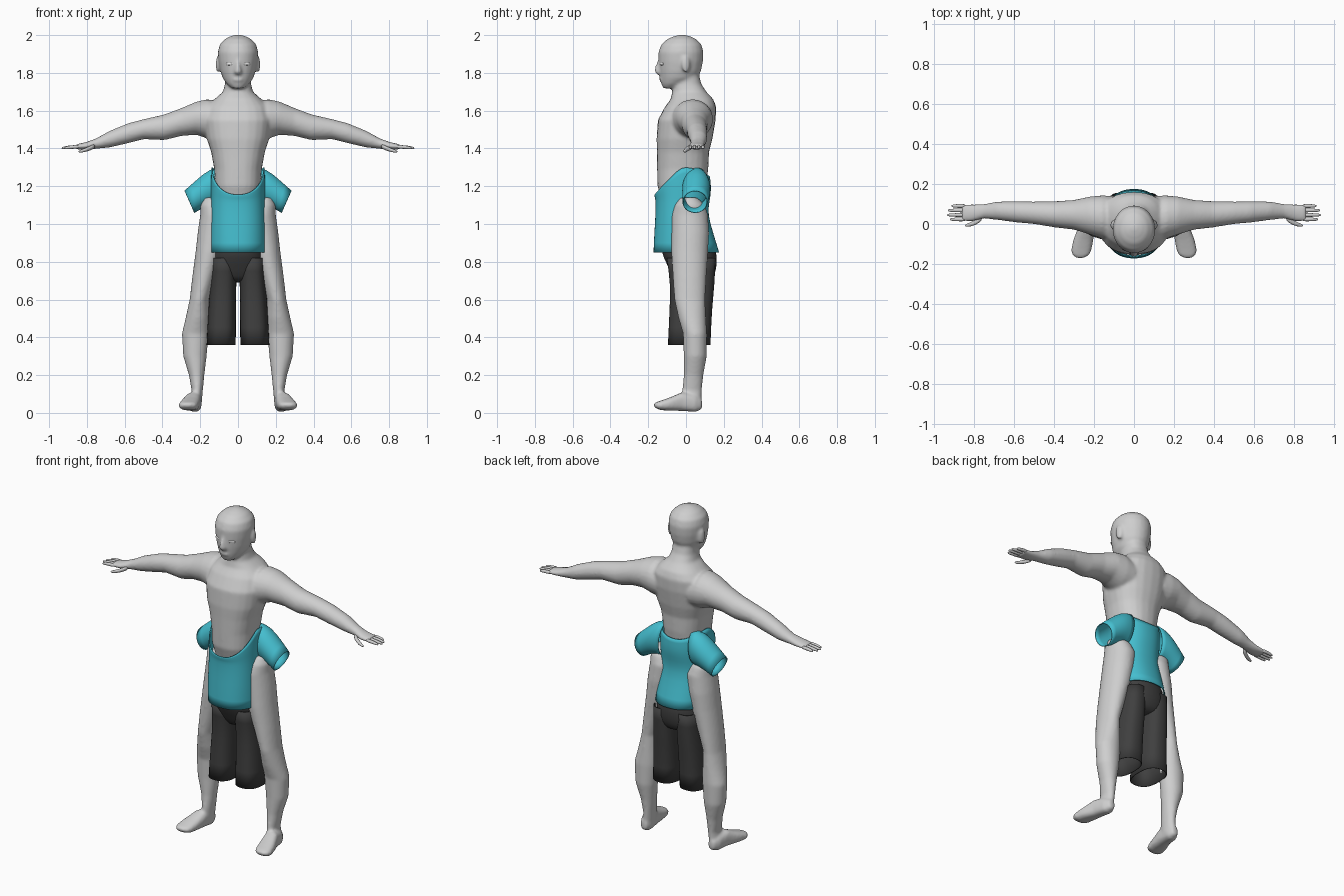
import bpy, bmesh, math
from mathutils import Vector

if "Cube" in bpy.data.objects:
    bpy.data.objects.remove(bpy.data.objects["Cube"], do_unlink=True)


def material(name, r, g, b):
    m = bpy.data.materials.new(name)
    m.use_nodes = True
    m.diffuse_color = (r, g, b, 1)
    m.node_tree.nodes["Principled BSDF"].inputs["Base Color"].default_value = (r, g, b, 1)
    return m


SKIN = material("pale grey skin", 0.62, 0.62, 0.62)
TEAL = material("teal cloth", 0.06, 0.52, 0.63)
DARK = material("charcoal cloth", 0.05, 0.05, 0.05)
WHITE = material("eye white", 0.9, 0.9, 0.9)


# A ring is a centre and two half-axes
def z_ring(z, xc, rx, front, back):
    return (Vector((xc, (front + back) / 2, z)), Vector((rx, 0, 0)), Vector((0, (back - front) / 2, 0)))


def x_ring(x, yc, zc, ry, rz):
    return (Vector((x, yc, zc)), Vector((0, ry, 0)), Vector((0, 0, rz)))


def y_ring(y, xc, zc, rx, rz):
    return (Vector((xc, y, zc)), Vector((rx, 0, 0)), Vector((0, 0, rz)))


def slant_ring(x1, z1, x2, z2, yc, ry):
    top, low = Vector((x1, yc, z1)), Vector((x2, yc, z2))
    return ((top + low) / 2, Vector((0, ry, 0)), (top - low) / 2)


def loft(name, rings, mat, side=1, power=2.0, caps=True, count=24, shape=None):
    """Skin a tube through the rings; shape may move each point."""
    bm = bmesh.new()
    loops = []
    for i, (c, u, v) in enumerate(rings):
        loop = []
        for k in range(count):
            a = math.tau * k / count
            ca, sa = math.cos(a), math.sin(a)
            p = c + u * math.copysign(abs(ca) ** (2 / power), ca) + v * math.copysign(abs(sa) ** (2 / power), sa)
            if shape:
                p = shape(p, i, sa)
            loop.append(bm.verts.new((p.x * side, p.y, p.z)))
        loops.append(loop)
    for a, b in zip(loops, loops[1:]):
        for k in range(count):
            n = (k + 1) % count
            bm.faces.new((a[k], a[n], b[n], b[k]))
    if caps:
        bm.faces.new(loops[0])
        bm.faces.new(loops[-1])
    bmesh.ops.recalc_face_normals(bm, faces=bm.faces)
    for f in bm.faces:
        f.smooth = True
    mesh = bpy.data.meshes.new(name)
    bm.to_mesh(mesh)
    bm.free()
    mesh.materials.append(mat)
    ob = bpy.data.objects.new(name, mesh)
    bpy.context.collection.objects.link(ob)
    return ob


def ball(name, loc, scale, mat, turn=0):
    bpy.ops.mesh.primitive_uv_sphere_add(segments=24, ring_count=16, location=loc, rotation=(0, 0, turn))
    ob = bpy.context.object
    ob.name, ob.scale = name, scale
    ob.data.materials.append(mat)
    bpy.ops.object.shade_smooth()
    return ob


def subdivide(ob):
    ob.modifiers.new("Subdivision", "SUBSURF").levels = 1


def fuse(name, parts):
    """Join closed parts and melt them into one smooth skin."""
    bpy.ops.object.select_all(action="DESELECT")
    for p in parts:
        p.select_set(True)
    bpy.context.view_layer.objects.active = parts[0]
    bpy.ops.object.join()
    ob = parts[0]
    ob.name = name
    mod = ob.modifiers.new("Remesh", "REMESH")
    mod.mode, mod.voxel_size, mod.use_smooth_shade = "VOXEL", 0.008, True
    mod = ob.modifiers.new("Smooth", "SMOOTH")
    mod.factor, mod.iterations = 0.5, 8


def cloth(ob):
    subdivide(ob)
    mod = ob.modifiers.new("Thickness", "SOLIDIFY")
    mod.thickness, mod.offset = 0.005, 0


# Torso and neck
torso = loft("torso", [z_ring(z, 0, rx, f, b) for z, rx, f, b in (
    (1.10, .10, -.12, .07), (1.20, .122, -.151, .105), (1.29, .126, -.153, .118), (1.38, .142, -.154, .122),
    (1.45, .165, -.156, .14), (1.55, .18, -.149, .157), (1.62, .165, -.112, .16), (1.66, .125, -.082, .145),
    (1.70, .08, -.073, .108), (1.74, .069, -.07, .082), (1.80, .066, -.06, .066))], SKIN, power=2.3)

# Head with nose, lips and ears
head = loft("head", [z_ring(z, 0, rx, f, b) for z, rx, f, b in (
    (1.718, .03, -.12, -.06), (1.74, .058, -.13, 0), (1.77, .08, -.136, .06), (1.81, .094, -.141, .08),
    (1.86, .103, -.145, .09), (1.91, .107, -.146, .093), (1.95, .097, -.131, .082), (1.98, .068, -.098, .052),
    (1.995, .038, -.06, .018), (2.002, .01, -.03, -.01))], SKIN)
nose = loft("nose", [z_ring(z, 0, rx, f, -.11) for z, rx, f in (
    (1.875, .008, -.147), (1.83, .014, -.166), (1.805, .023, -.168), (1.79, .018, -.15))], SKIN)
lips = ball("lips", (0, -.133, 1.764), (.026, .01, .01), SKIN)
body = [torso, head, nose, lips]

for side, tag in ((1, "left"), (-1, "right")):
    body.append(ball("ear", (side * .105, .0, 1.845), (.012, .023, .045), SKIN, side * .35))
    ball(tag + "_eye", (side * .047, -.128, 1.847), (.022, .005, .007), WHITE, side * .42)

    # Arm and palm
    body.append(loft("arm", [x_ring(*r) for r in (
        (.10, .03, 1.545, .11, .10), (.16, .035, 1.556, .108, .105), (.22, .042, 1.56, .095, .088),
        (.30, .046, 1.54, .074, .074), (.39, .048, 1.512, .066, .068), (.50, .056, 1.502, .056, .053),
        (.58, .06, 1.481, .053, .053), (.68, .066, 1.449, .046, .044), (.75, .064, 1.426, .036, .028),
        (.80, .056, 1.414, .042, .021), (.86, .056, 1.408, .043, .013))], SKIN, side))

    # Fingers and thumb
    for n, (y, tip) in enumerate(((.09, .912), (.068, .93), (.045, .934), (.023, .92))):
        subdivide(loft(f"{tag}_finger_{n + 1}", [x_ring(.835, y, 1.409, .011, .011), x_ring(.88, y, 1.408, .01, .01),
                  x_ring(tip - .008, y, 1.403, .008, .008), x_ring(tip, y, 1.402, .003, .003)], SKIN, side, count=10))
    subdivide(loft(tag + "_thumb", [x_ring(.755, .035, 1.414, .016, .014), x_ring(.79, .006, 1.398, .013, .012),
              x_ring(.83, -.006, 1.385, .01, .009), x_ring(.845, -.008, 1.384, .004, .004)], SKIN, side, count=12))

    # Leg and foot
    leg = loft("leg", [z_ring(*r) for r in (
        (1.14, .14, .04, -.03, .06), (1.10, .132, .068, -.06, .1), (1.05, .12, .08, -.076, .117),
        (.95, .134, .08, -.077, .122), (.85, .15, .075, -.078, .117), (.72, .18, .062, -.07, .108),
        (.60, .205, .051, -.062, .102), (.50, .215, .063, -.04, .106), (.42, .226, .071, -.016, .111),
        (.30, .228, .062, -.012, .11), (.20, .219, .041, -.012, .092), (.12, .216, .03, -.02, .084),
        (.05, .222, .03, -.02, .08))], SKIN, side)
    foot = loft("foot", [y_ring(*r) for r in (
        (.085, .225, .045, .018, .025), (.05, .228, .05, .036, .045), (-.02, .238, .06, .042, .05),
        (-.08, .253, .048, .05, .036), (-.13, .263, .04, .051, .026), (-.155, .266, .04, .043, .018),
        (-.17, .268, .042, .02, .008))], SKIN, side, power=2.6)
    fuse(tag + "_leg", [leg, foot])

    # Loose shorts leg
    cloth(loft(tag + "_shorts_leg", [z_ring(*r) for r in (
        (.82, .075, .066, -.1, .155), (.68, .078, .067, -.08, .15), (.55, .084, .071, -.085, .135),
        (.36, .089, .075, -.094, .128))], DARK, side, power=2.6, caps=False))

    # Short sleeve, open at the cuff
    cloth(loft(tag + "_sleeve", [slant_ring(*r) for r in (
        (.09, 1.30, .11, 1.10, .055, .065), (.15, 1.29, .15, 1.10, .055, .075),
        (.215, 1.235, .19, 1.085, .053, .07), (.282, 1.175, .232, 1.06, .048, .065))],
        TEAL, side, caps=False))

fuse("upper_body", body)

# Shorts seat
subdivide(loft("shorts_seat", [z_ring(z, 0, rx, f, b) for z, rx, f, b in (
    (.93, .125, -.12, .13), (.86, .14, -.14, .164), (.78, .145, -.098, .166), (.72, .135, -.07, .15),
    (.69, .09, -.045, .12))], DARK, power=2.3))


# Shirt body: scooped neckline, low at the front and high on the shoulders
def neckline(p, i, s):
    if i >= 4:
        edge = 1.155 + .145 * (1 + s) if s < 0 else 1.30 - .05 * s * s
        p.z = 1.12 + (edge - 1.12) * (i - 3) / 3
    return p


cloth(loft("shirt", [z_ring(z, 0, rx, f, b) for z, rx, f, b in (
    (.85, .15, -.17, .173), (.95, .148, -.166, .143), (1.05, .142, -.159, .112), (1.12, .14, -.159, .122),
    (1.16, .141, -.161, .13), (1.20, .141, -.164, .13), (1.25, .138, -.165, .125))],
    TEAL, power=2.3, caps=False, count=36, shape=neckline))
